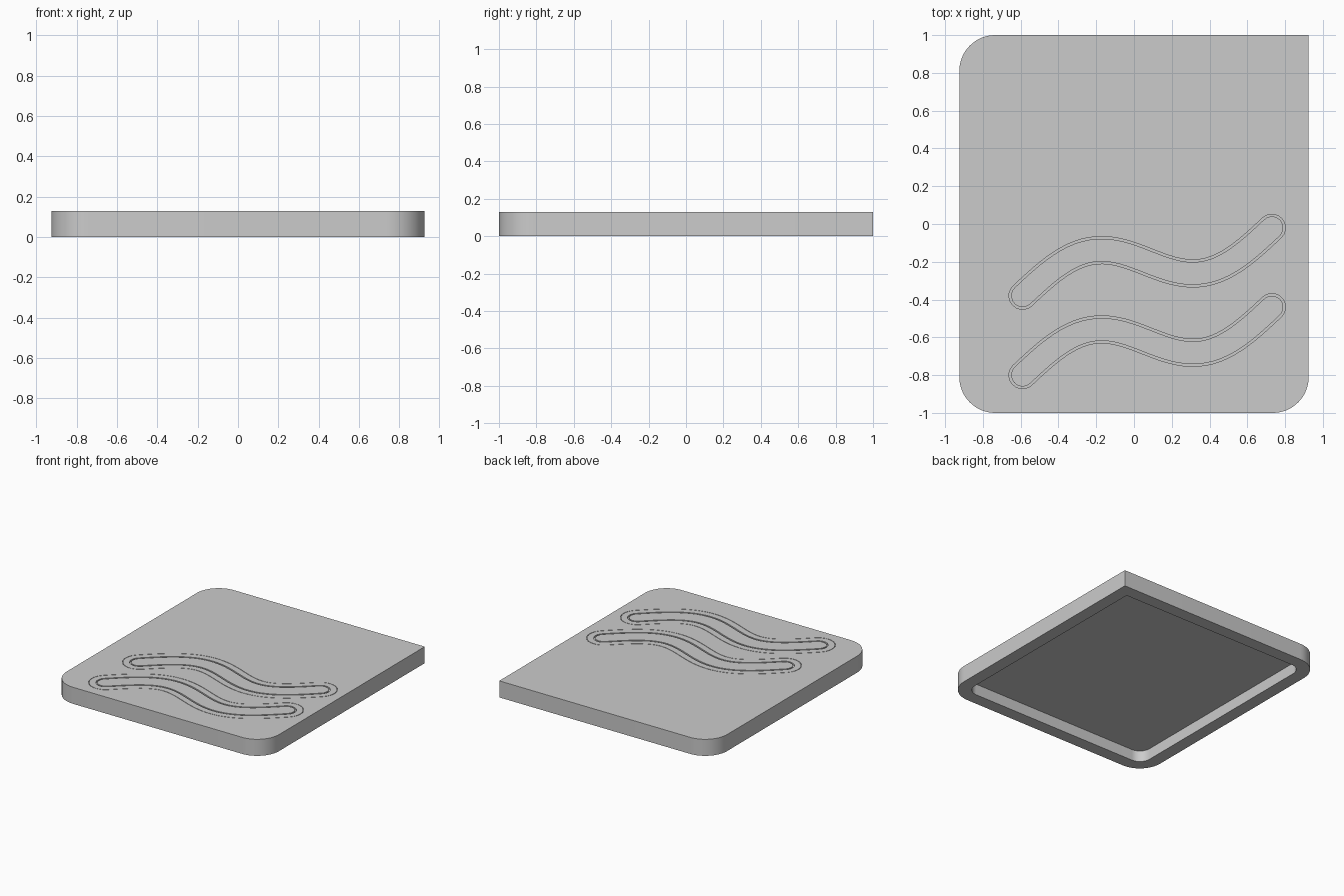
import bpy, bmesh, math
from mathutils import Vector

cube = bpy.data.objects.get("Cube")
if cube:
    bpy.data.objects.remove(cube, do_unlink=True)

HALF_X, HALF_Y, HEIGHT = 0.925, 1.0, 0.13
RIM, RADIUS, RECESS = 0.1, 0.19, 0.088

gray = bpy.data.materials.new("plain gray")
gray.use_nodes = True
gray.diffuse_color = (0.6, 0.6, 0.6, 1)
gray.node_tree.nodes["Principled BSDF"].inputs["Base Color"].default_value = gray.diffuse_color


def prism(name, loops, z0, z1):
    """Extrude one outline, or a ring between two matching outlines."""
    bm = bmesh.new()
    rings = [[bm.verts.new((p[0], p[1], z)) for p in loop] for loop in loops for z in (z0, z1)]
    n = len(loops[0])
    if len(loops) == 1:
        bm.faces.new(rings[0])
        bm.faces.new(rings[1])
        pairs = [(0, 1)]
    else:
        pairs = [(0, 1), (1, 3), (3, 2), (2, 0)]
    for a, b in pairs:
        for i in range(n):
            j = (i + 1) % n
            bm.faces.new((rings[a][i], rings[a][j], rings[b][j], rings[b][i]))
    bmesh.ops.recalc_face_normals(bm, faces=bm.faces)
    mesh = bpy.data.meshes.new(name)
    bm.to_mesh(mesh)
    bm.free()
    mesh.materials.append(gray)
    obj = bpy.data.objects.new(name, mesh)
    bpy.context.collection.objects.link(obj)
    return obj


def tile_outline(inset, steps=16):
    """Rectangle with three round corners and one square corner at the back left."""
    hx, hy, r = HALF_X - inset, HALF_Y - inset, RADIUS - inset
    points = [(hx, hy)]
    for sx, sy, start in ((-1, 1, 90), (-1, -1, 180), (1, -1, 270)):
        for i in range(steps + 1):
            a = math.radians(start + 90 * i / steps)
            points.append((sx * (hx - r) + r * math.cos(a), sy * (hy - r) + r * math.sin(a)))
    return points


def wave_outline(shift, half_width, steps=40, cap=10):
    """Round-ended band that follows a tilted wave."""
    path = []
    for i in range(steps + 1):
        t = i / steps
        y = -0.80 + 0.36 * t + 0.14 * math.sin(2 * math.pi * t) + shift
        path.append(Vector((-0.59 + 1.32 * t, y)))
    left, right = [], []
    for i, p in enumerate(path):
        d = (path[min(i + 1, steps)] - path[max(i - 1, 0)]).normalized()
        side = Vector((-d.y, d.x)) * half_width
        left.append(p + side)
        right.append(p - side)

    def round_end(centre, start):
        v = start - centre
        out = []
        for k in range(1, cap):
            a = -math.pi * k / cap
            out.append(centre + Vector((v.x * math.cos(a) - v.y * math.sin(a),
                                        v.x * math.sin(a) + v.y * math.cos(a))))
        return out
    return left + round_end(path[-1], left[-1]) + right[::-1] + round_end(path[0], right[0])


def cut(target, cutter):
    mod = target.modifiers.new(cutter.name, 'BOOLEAN')
    mod.operation = 'DIFFERENCE'
    mod.solver = 'EXACT'
    mod.object = cutter
    cutter.hide_render = True
    cutter.hide_viewport = True


# Tile body, hollow underneath
tile = prism("tile", [tile_outline(0)], 0, HEIGHT)
cut(tile, prism("underside_cutter", [tile_outline(RIM)], -0.1, RECESS))

# Wavy ornamental grooves in the top
for label, shift in (("front", 0), ("middle", 0.42)):
    for part, half, width, depth in (("inner", 0.06, 0.012, 0.012), ("outer", 0.12, 0.004, 0.006)):
        ring = [wave_outline(shift, half), wave_outline(shift, half + width)]
        cut(tile, prism(f"{label}_{part}_groove_cutter", ring, HEIGHT - depth, HEIGHT + 0.05))

# Apply the cuts, then remove the cutters
bpy.context.view_layer.update()
cutters = [m.object for m in tile.modifiers]
result = bpy.data.meshes.new_from_object(tile.evaluated_get(bpy.context.evaluated_depsgraph_get()))
tile.modifiers.clear()
tile.data = result
for c in cutters:
    bpy.data.objects.remove(c, do_unlink=True)

# Smooth round corners, sharp edges
bpy.ops.object.select_all(action='DESELECT')
tile.select_set(True)
bpy.context.view_layer.objects.active = tile
bpy.ops.object.shade_smooth_by_angle(angle=math.radians(30))
